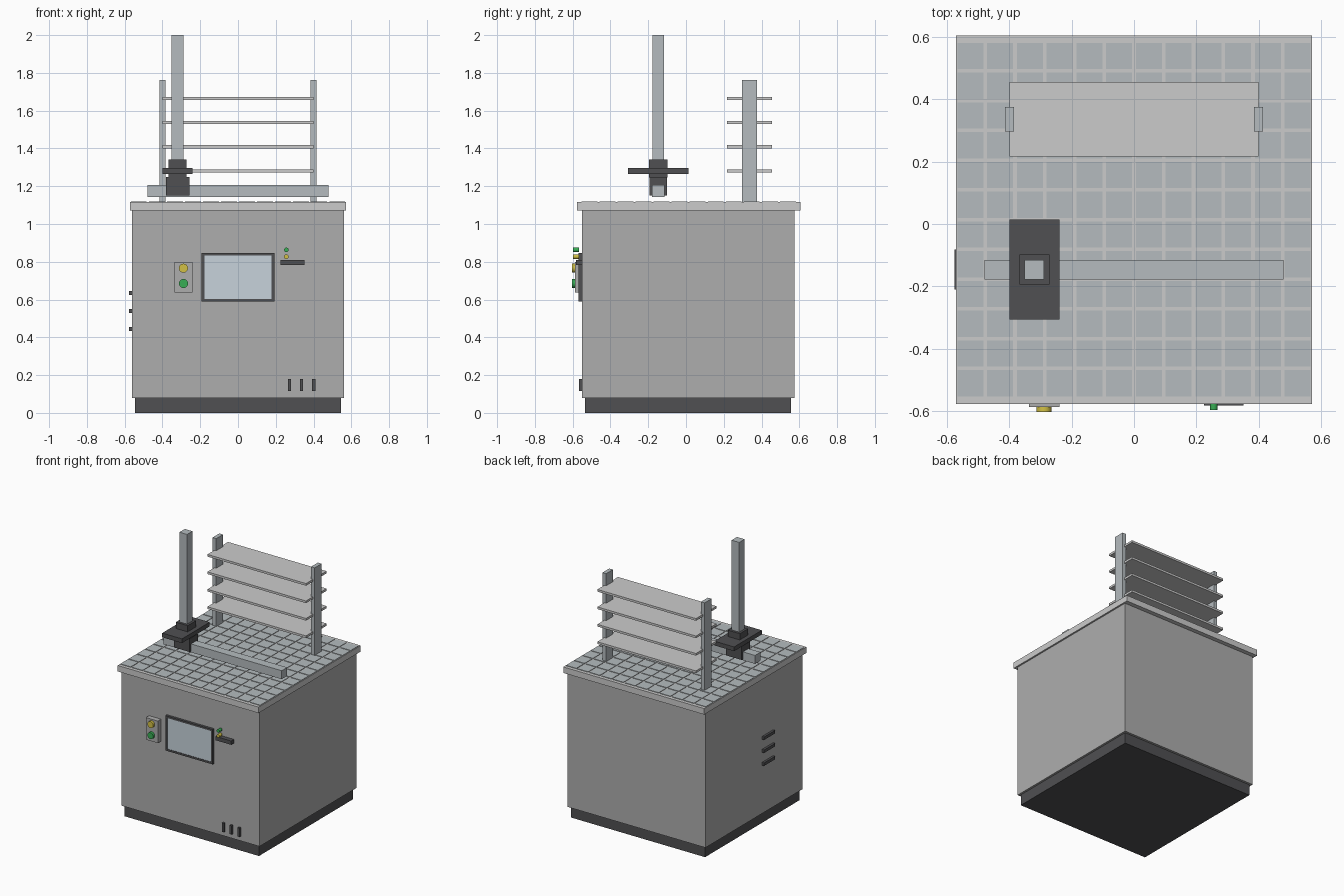
import bpy, bmesh
from mathutils import Matrix, Vector
from math import radians

if "Cube" in bpy.data.objects:
    bpy.data.objects.remove(bpy.data.objects["Cube"])


def material(name, r, g, b):
    m = bpy.data.materials.new(name)
    m.diffuse_color = (r, g, b, 1)
    m.use_nodes = True
    m.node_tree.nodes["Principled BSDF"].inputs["Base Color"].default_value = m.diffuse_color
    return m


DARK = material("dark_grey", 0.08, 0.08, 0.085)
PANEL = material("panel_grey", 0.42, 0.42, 0.42)
LIGHT = material("light_grey", 0.56, 0.56, 0.58)
STEEL = material("steel", 0.46, 0.50, 0.52)
GLASS = material("screen_blue", 0.57, 0.65, 0.71)
YELLOW = material("yellow", 0.65, 0.53, 0.06)
GREEN = material("green", 0.04, 0.42, 0.09)


def add_box(bm, lo, hi):
    lo, hi = Vector(lo), Vector(hi)
    mat = Matrix.Translation((lo + hi) / 2) @ Matrix.Diagonal((*(hi - lo), 1))
    bmesh.ops.create_cube(bm, size=1, matrix=mat)


def finish(name, bm, mat):
    me = bpy.data.meshes.new(name)
    bm.to_mesh(me)
    bm.free()
    me.materials.append(mat)
    ob = bpy.data.objects.new(name, me)
    bpy.context.collection.objects.link(ob)
    return ob


def boxes(name, mat, *pairs):
    bm = bmesh.new()
    for lo, hi in pairs:
        add_box(bm, lo, hi)
    return finish(name, bm, mat)


def button(name, mat, x, z, r, y0, y1):
    # round button pointing along -y
    bm = bmesh.new()
    m = Matrix.Translation((x, (y0 + y1) / 2, z)) @ Matrix.Rotation(radians(90), 4, 'X')
    bmesh.ops.create_cone(bm, cap_ends=True, segments=24, radius1=r, radius2=r,
                          depth=abs(y1 - y0), matrix=m)
    for f in bm.faces:
        f.smooth = len(f.verts) == 4
    for e in bm.edges:
        e.smooth = e.calc_face_angle(0) < radians(40)
    return finish(name, bm, mat)


# cabinet
boxes("plinth", DARK, ((-0.545, -0.535, 0), (0.545, 0.557, 0.085)))
boxes("cabinet_body", PANEL, ((-0.56, -0.55, 0.08), (0.56, 0.574, 1.075)))
boxes("worktop", LIGHT, ((-0.572, -0.578, 1.072), (0.572, 0.606, 1.116)))

# tiled work surface
PITCH, HALF = 0.0955, 0.042
tiles = []
for i in range(12):
    for j in range(12):
        x, y = (i - 5.5) * PITCH, 0.014 + (j - 5.5) * PITCH
        tiles.append(((x - HALF, y - HALF, 1.112), (x + HALF, y + HALF, 1.12)))
boxes("worktop_tiles", STEEL, *tiles)

# linear rail, carriage and mast
boxes("rail", STEEL, ((-0.48, -0.179, 1.144), (0.48, -0.115, 1.206)))
boxes("carriage_lower", DARK, ((-0.382, -0.194, 1.152), (-0.256, -0.1, 1.25)))
boxes("carriage_upper", DARK, ((-0.368, -0.195, 1.245), (-0.272, -0.098, 1.342)))
boxes("carriage_plate", DARK, ((-0.4, -0.307, 1.265), (-0.24, 0.014, 1.296)))
boxes("mast", STEEL, ((-0.351, -0.178, 1.21), (-0.289, -0.116, 2.0)))

# shelf rack
boxes("rack_posts", STEEL,
      *[((s * 0.4 - 0.015, 0.297, 1.116), (s * 0.4 + 0.015, 0.376, 1.762)) for s in (-1, 1)])
for k in range(4):
    z = 1.281 + 0.128 * k
    boxes(f"rack_shelf_{k + 1}", LIGHT, ((-0.4, 0.217, z - 0.008), (0.4, 0.456, z + 0.008)))

# display: four frame bars around a slightly recessed screen
X0, X1, Z0, Z1, T = -0.192, 0.192, 0.59, 0.846, 0.014
F, B = -0.568, -0.545
boxes("screen_frame", DARK,
      ((X0, F, Z0), (X0 + T, B, Z1)), ((X1 - T, F, Z0), (X1, B, Z1)),
      ((X0 + T, F, Z0), (X1 - T, B, Z0 + T)), ((X0 + T, F, Z1 - T), (X1 - T, B, Z1)))
boxes("screen", GLASS, ((X0 + T, F + 0.003, Z0 + T), (X1 - T, B, Z1 - T)))

# button box
boxes("button_box", PANEL, ((-0.337, -0.587, 0.638), (-0.24, -0.545, 0.8)))
button("yellow_button", YELLOW, -0.289, 0.766, 0.024, -0.58, -0.604)
button("green_button", GREEN, -0.289, 0.685, 0.024, -0.58, -0.604)

# small ledge with indicators
boxes("ledge", DARK, ((0.225, -0.582, 0.782), (0.352, -0.545, 0.81)))
button("indicator_green", GREEN, 0.256, 0.863, 0.012, -0.566, -0.597)
button("indicator_yellow", YELLOW, 0.256, 0.827, 0.012, -0.566, -0.597)

# ventilation slots, front and left side
boxes("front_slots", DARK,
      *[((x - 0.008, -0.566, 0.115), (x + 0.008, -0.545, 0.18)) for x in (0.273, 0.337, 0.401)])
boxes("side_slots", DARK,
      *[((-0.577, -0.21, z - 0.011), (-0.555, -0.082, z + 0.011)) for z in (0.445, 0.54, 0.635)])
